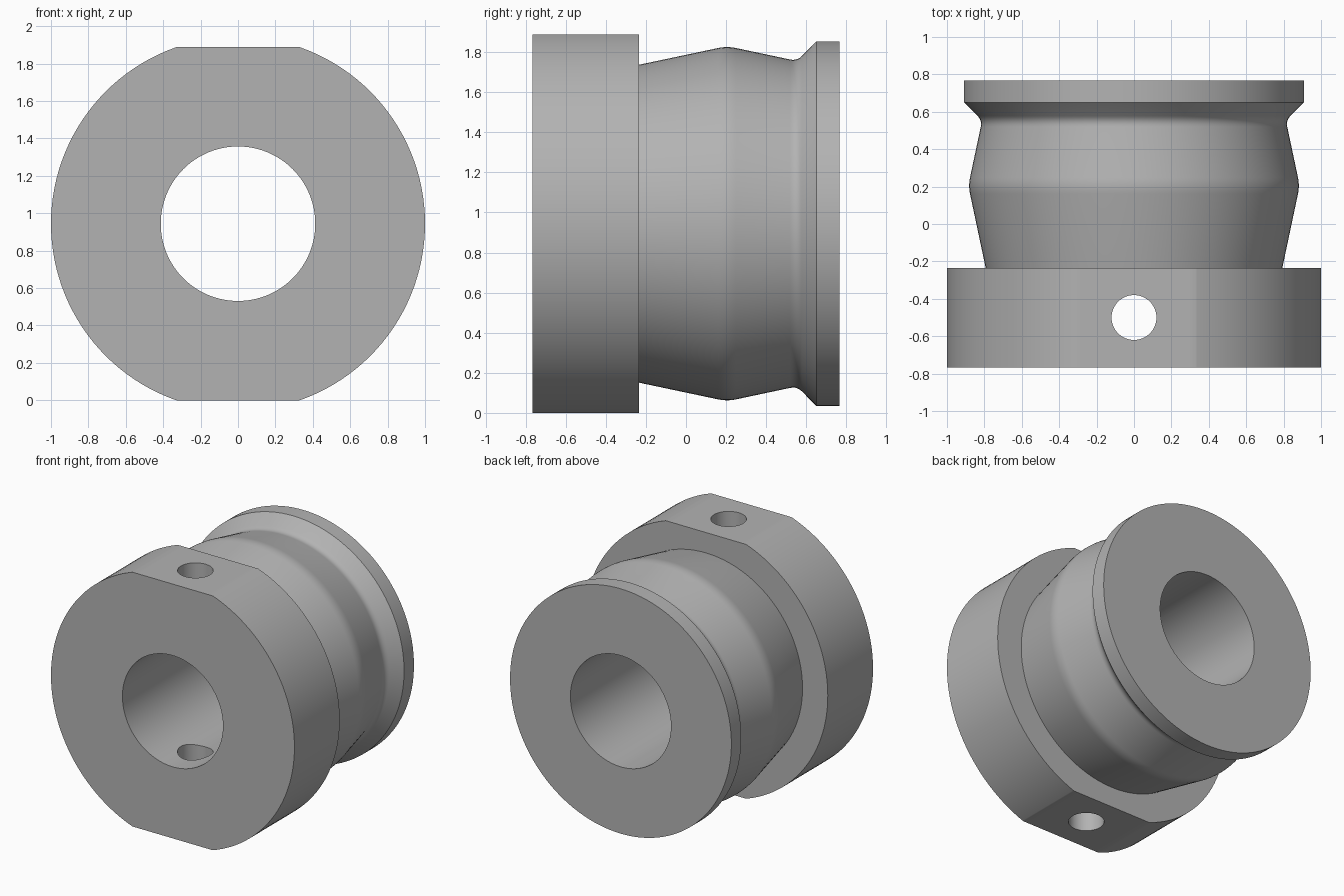
import bpy
import math
from mathutils import Vector

cube = bpy.data.objects.get("Cube")
if cube:
    bpy.data.objects.remove(cube, do_unlink=True)

SEGMENTS = 128
AXIS_Z = 0.944
BORE = 0.413
HALF = 0.766
STEP = -0.235

steel = bpy.data.materials.new("grey steel")
steel.use_nodes = True
colour = (0.45, 0.45, 0.45, 1)
steel.diffuse_color = colour
steel.node_tree.nodes["Principled BSDF"].inputs["Base Color"].default_value = colour


def rounded(before, corner, after, trim, steps=5):
    """Corner of the profile replaced by a short smooth arc."""
    p, c, n = Vector(before), Vector(corner), Vector(after)
    a = c + (p - c).normalized() * trim
    b = c + (n - c).normalized() * trim
    ts = [i / steps for i in range(steps + 1)]
    return [tuple(a * (1 - t) ** 2 + c * 2 * t * (1 - t) + b * t * t) for t in ts]


def lathe(name, profile):
    """Spin a closed (y, radius) profile about the horizontal axis."""
    n = len(profile)
    verts, faces = [], []
    for s in range(SEGMENTS):
        angle = 2 * math.pi * s / SEGMENTS
        verts += [(r * math.sin(angle), y, AXIS_Z + r * math.cos(angle))
                  for y, r in profile]
        t = (s + 1) % SEGMENTS
        faces += [(s * n + i, t * n + i, t * n + (i + 1) % n, s * n + (i + 1) % n)
                  for i in range(n)]
    mesh = bpy.data.meshes.new(name)
    mesh.from_pydata(verts, [], faces)
    obj = bpy.data.objects.new(name, mesh)
    bpy.context.collection.objects.link(obj)
    bpy.context.view_layer.objects.active = obj
    bpy.ops.object.select_all(action='DESELECT')
    obj.select_set(True)
    bpy.ops.object.mode_set(mode='EDIT')
    bpy.ops.mesh.select_all(action='SELECT')
    bpy.ops.mesh.normals_make_consistent(inside=False)
    bpy.ops.object.mode_set(mode='OBJECT')
    return obj


def cut(obj, cutter, operation):
    """Apply a boolean and discard its cutter."""
    mod = obj.modifiers.new("cut", 'BOOLEAN')
    mod.operation = operation
    mod.solver = 'EXACT'
    mod.object = cutter
    bpy.context.view_layer.objects.active = obj
    bpy.ops.object.modifier_apply(modifier=mod.name)
    bpy.data.objects.remove(cutter, do_unlink=True)


# Bored hub: collar, crowned barrel, neck and rear flange
root, crown = (STEP, 0.793), (0.205, 0.886)
neck, flange = (0.554, 0.812), (0.65, 0.909)
profile = [(-HALF, BORE), (-HALF, 1), (STEP, 1), root]
profile += rounded(root, crown, neck, 0.045)
profile += rounded(crown, neck, flange, 0.035)
profile += [flange, (HALF, 0.909), (HALF, BORE)]
hub = lathe("bored_hub", profile)

# Flats on the top and bottom of the collar
bpy.ops.mesh.primitive_cube_add(size=1, location=(0, 0, AXIS_Z))
slab = bpy.context.object
slab.scale = (3, 3, 2 * AXIS_Z)
cut(hub, slab, 'INTERSECT')

# Cross hole through both collar walls
bpy.ops.mesh.primitive_cylinder_add(vertices=48, radius=0.12, depth=3,
                                    location=(0, -0.5, AXIS_Z))
cut(hub, bpy.context.object, 'DIFFERENCE')

# Finish: one colour, smooth curves with crisp machined edges
hub.data.materials.clear()
hub.data.materials.append(steel)
for face in hub.data.polygons:
    face.material_index = 0
bpy.ops.object.select_all(action='DESELECT')
hub.select_set(True)
bpy.context.view_layer.objects.active = hub
bpy.ops.object.shade_smooth_by_angle(angle=math.radians(30))
